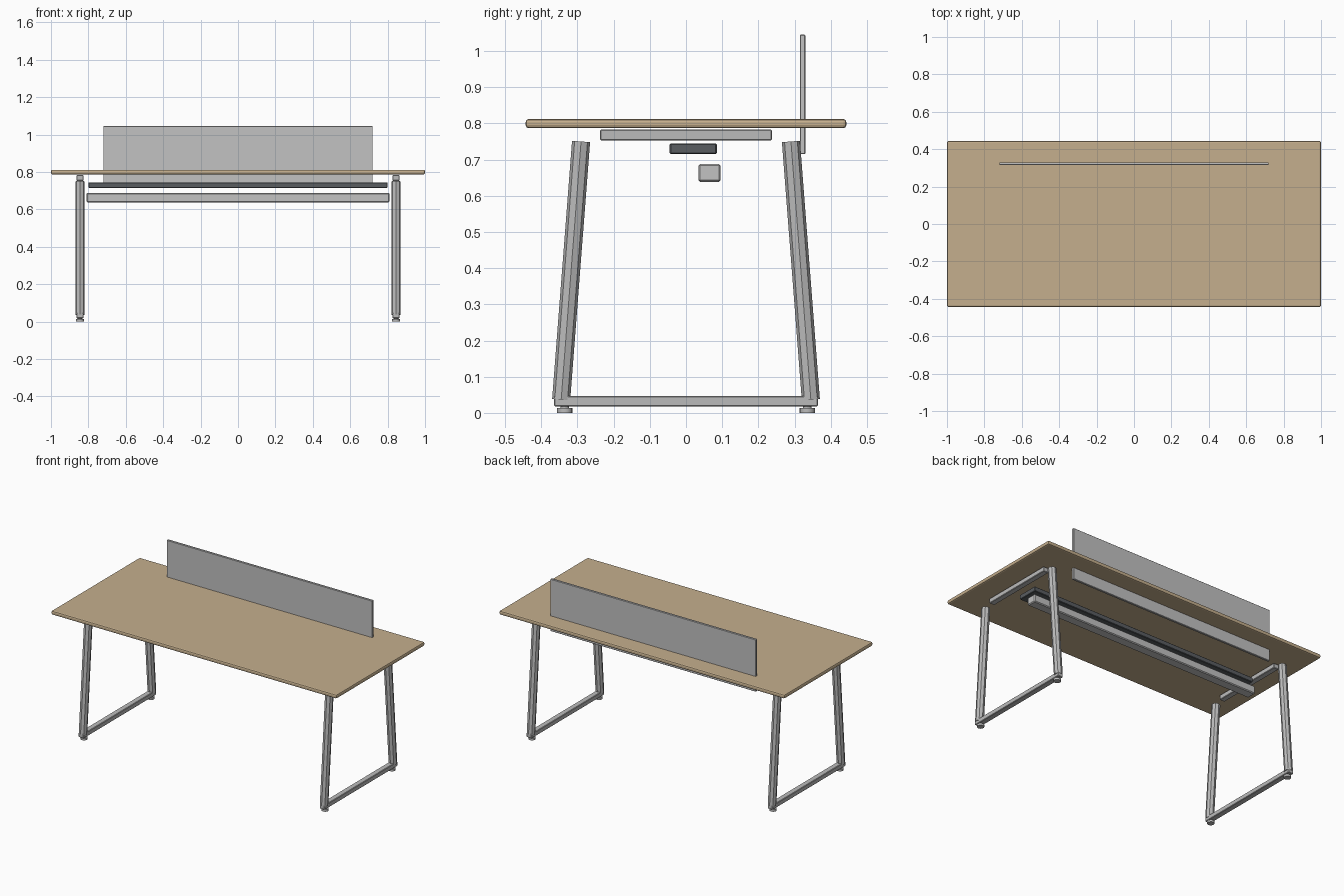
import bpy
from math import radians
from mathutils import Vector

cube = bpy.data.objects.get("Cube")
if cube:
    bpy.data.objects.remove(cube, do_unlink=True)


def material(name, color):
    mat = bpy.data.materials.new(name)
    mat.use_nodes = True
    rgba = (*color, 1)
    mat.diffuse_color = rgba
    mat.node_tree.nodes["Principled BSDF"].inputs["Base Color"].default_value = rgba
    return mat


wood = material("light wood", (0.56, 0.43, 0.27))
steel = material("grey steel", (0.50, 0.50, 0.50))
panel = material("screen grey", (0.54, 0.54, 0.54))
dark = material("dark grey", (0.10, 0.11, 0.12))


def box(name, low, high, mat, bevel=0.003, segments=1):
    """Bevelled box between two opposite corners."""
    low, high = Vector(low), Vector(high)
    bpy.ops.mesh.primitive_cube_add(size=1, location=(low + high) / 2)
    obj = bpy.context.object
    obj.name = name
    obj.scale = high - low
    bpy.ops.object.transform_apply(location=False, rotation=False, scale=True)
    mod = obj.modifiers.new("bevel", 'BEVEL')
    mod.width, mod.segments = bevel, segments
    obj.data.materials.append(mat)
    return obj


def tube(name, start, end, radius, mat, sides):
    """Straight round tube between two points."""
    start, end = Vector(start), Vector(end)
    axis = end - start
    bpy.ops.mesh.primitive_cylinder_add(vertices=sides, radius=radius, depth=axis.length,
                                        location=(start + end) / 2)
    obj = bpy.context.object
    obj.name = name
    obj.rotation_euler = axis.to_track_quat('Z', 'Y').to_euler()
    obj.data.materials.append(mat)
    bpy.ops.object.shade_smooth_by_angle(angle=radians(30))
    return obj


# Desktop and divider screen
box("desktop", (-1, -0.443, 0.787), (1, 0.443, 0.812), wood, 0.008, 2)
box("divider_screen", (-0.72, 0.315, 0.715), (0.72, 0.33, 1.045), panel, 0.002)

# Under-desk tray and beam
box("cable_tray", (-0.8, -0.045, 0.715), (0.8, 0.085, 0.745), dark)
box("support_beam", (-0.81, 0.034, 0.638), (0.81, 0.096, 0.688), panel, 0.005)

# Leg frames: slanted legs, rails and levelling feet
for side, sx in (("left", 1), ("right", -1)):
    x = 0.845 * sx
    box(side + "_top_rail", (x - 0.018, -0.238, 0.753), (x + 0.018, 0.238, 0.783), steel)
    box(side + "_floor_rail", (x - 0.018, -0.365, 0.018), (x + 0.018, 0.365, 0.047), steel)
    for end, sy in (("front", -1), ("back", 1)):
        name = end + "_" + side
        tube(name + "_leg", (x, 0.345 * sy, 0.037), (x, 0.29 * sy, 0.75), 0.025, steel, 8)
        tube(name + "_foot", (x, 0.335 * sy, 0), (x, 0.335 * sy, 0.013), 0.021, steel, 16)
        tube(name + "_foot_stem", (x, 0.335 * sy, 0.01), (x, 0.335 * sy, 0.022), 0.012, steel, 12)
